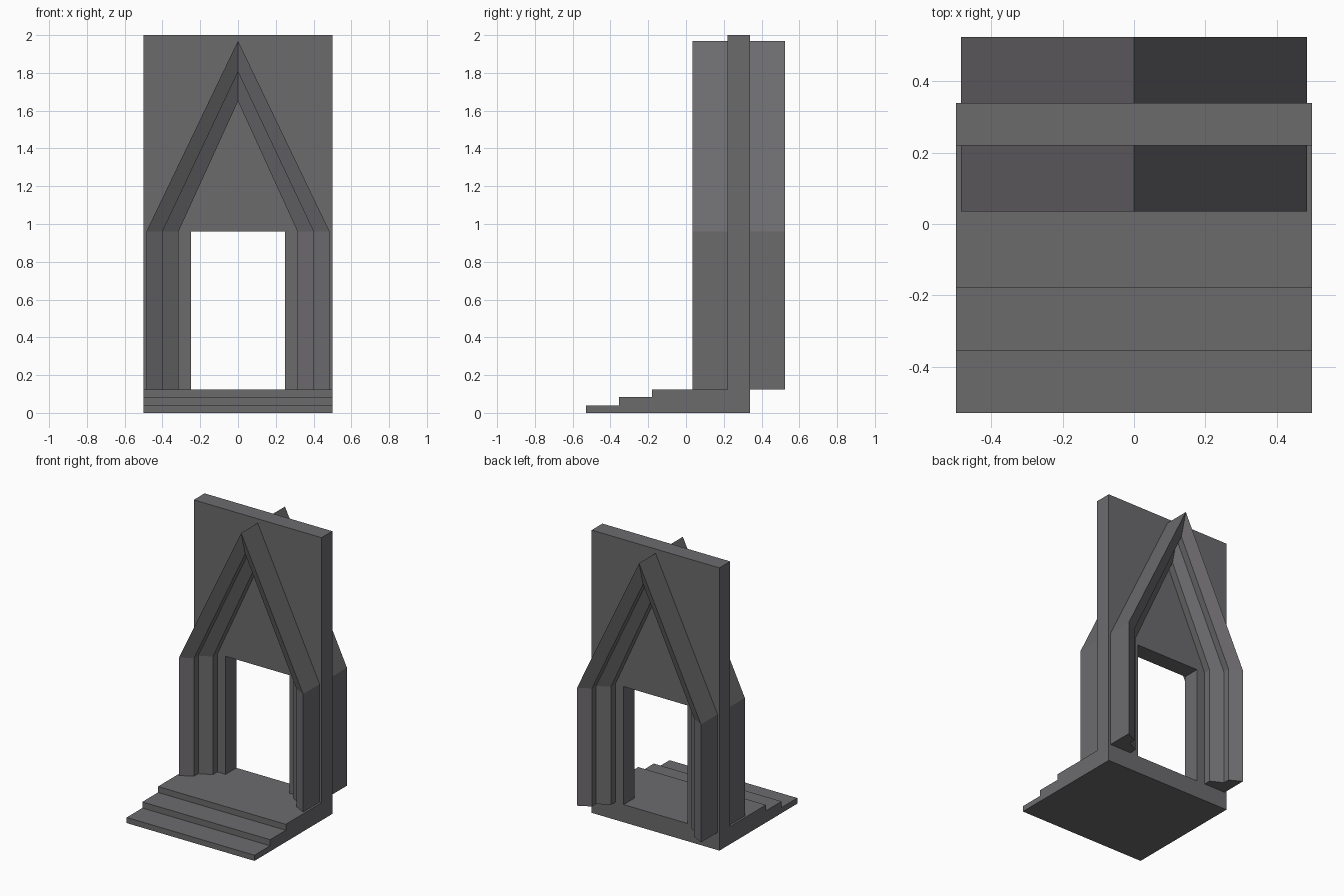
import bpy, bmesh

if "Cube" in bpy.data.objects:
    bpy.data.objects.remove(bpy.data.objects["Cube"])

stone = bpy.data.materials.new("dark grey stone")
stone.diffuse_color = (0.15, 0.145, 0.152, 1)
stone.use_nodes = True
stone.node_tree.nodes["Principled BSDF"].inputs["Base Color"].default_value = stone.diffuse_color

W = 0.5                    # half width
Y0, Y1 = 0.22, 0.34        # wall front and back
FLOOR, SPRING = 0.125, 0.96  # landing height, door head height


def finish(name, bm):
    bmesh.ops.recalc_face_normals(bm, faces=bm.faces)
    me = bpy.data.meshes.new(name)
    bm.to_mesh(me)
    bm.free()
    me.materials.append(stone)
    ob = bpy.data.objects.new(name, me)
    bpy.context.collection.objects.link(ob)
    return ob


def extrude(name, outline, offset):
    bm = bmesh.new()
    face = bm.faces.new([bm.verts.new(p) for p in outline])
    res = bmesh.ops.extrude_face_region(bm, geom=[face], use_keep_orig=True)
    new = [v for v in res["geom"] if isinstance(v, bmesh.types.BMVert)]
    bmesh.ops.translate(bm, verts=new, vec=offset)
    return finish(name, bm)


# Steps and landing, running through the doorway
steps = [(-0.53, 0), (-0.53, 0.04), (-0.355, 0.04), (-0.355, 0.083),
         (-0.18, 0.083), (-0.18, FLOOR), (Y1, FLOOR), (Y1, 0)]
extrude("steps", [(-W, y, z) for y, z in steps], (2 * W, 0, 0))

# Wall slab with rectangular doorway
wall = [(-W, FLOOR), (-W, 2), (W, 2), (W, FLOOR),
        (0.25, FLOOR), (0.25, SPRING), (-0.25, SPRING), (-0.25, FLOOR)]
extrude("wall", [(x, Y0, z) for x, z in wall], (0, Y1 - Y0, 0))

# Pointed moulding: section of (half width, apex height, projection from wall)
section = [(0.485, 1.97, -0.01), (0.485, 1.97, 0.185), (0.4, 1.805, 0.14),
           (0.4, 1.805, 0.093), (0.315, 1.65, 0.05), (0.315, 1.65, -0.01)]


def moulding(name, wall_y, side):
    bm = bmesh.new()
    rows = []
    for x, apex, out in section:
        path = [(-x, FLOOR), (-x, SPRING), (0, apex), (x, SPRING), (x, FLOOR)]
        rows.append([bm.verts.new((px, wall_y + side * out, pz)) for px, pz in path])
    n = len(rows)
    for i in range(n):
        a, b = rows[i], rows[(i + 1) % n]
        for j in range(4):
            bm.faces.new((a[j], a[j + 1], b[j + 1], b[j]))
    for end in (0, 4):
        bm.faces.new([r[end] for r in rows])
    return finish(name, bm)


moulding("front_arch_moulding", Y0, -1)
moulding("back_arch_moulding", Y1, 1)
